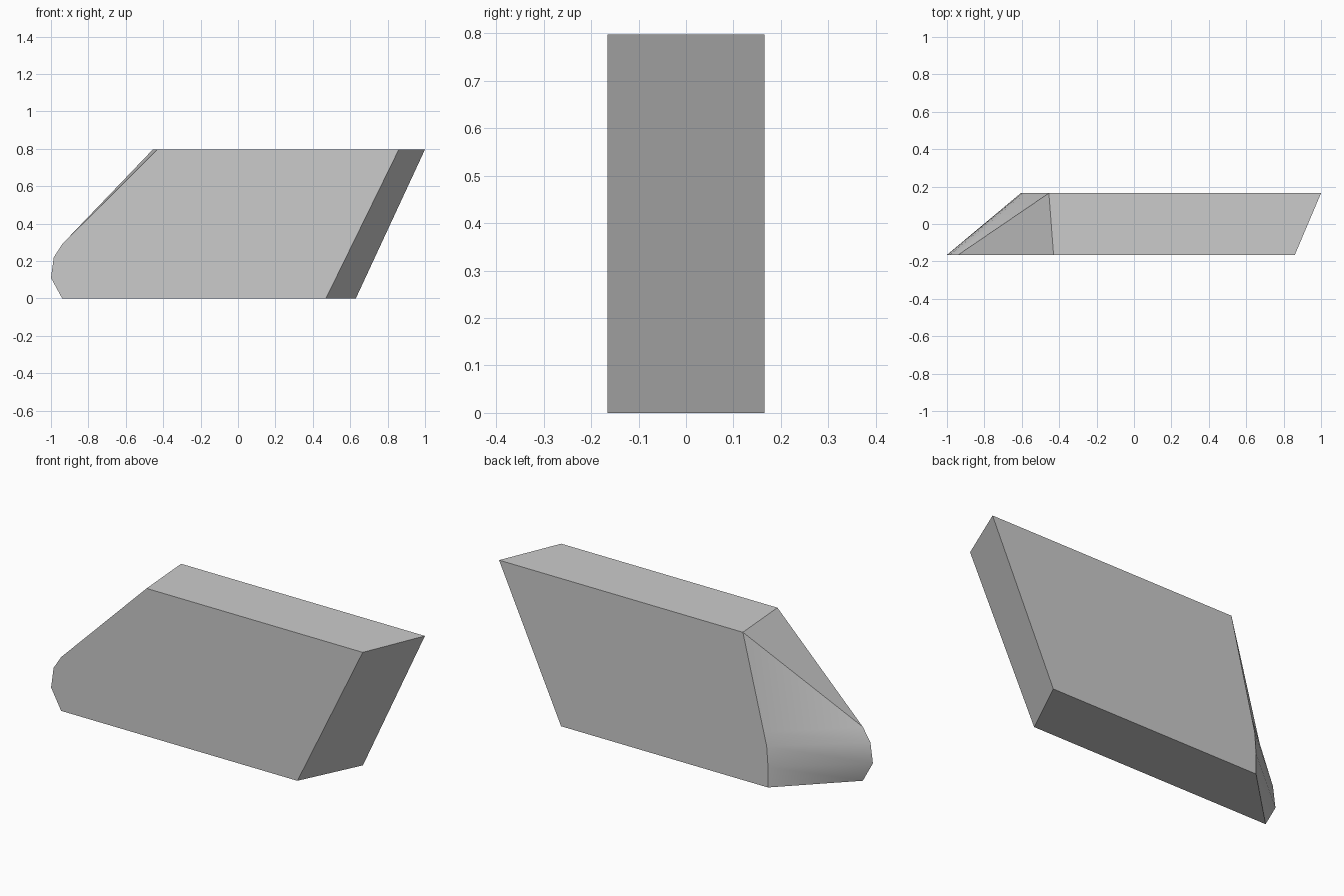
import bpy, bmesh, math

cube = bpy.data.objects.get("Cube")
if cube:
    bpy.data.objects.remove(cube, do_unlink=True)

HALF, TOP = 0.165, 0.797

# Matching outlines (x, z) of the front and back walls
front = [(0.47, 0), (0.86, TOP), (-0.43, TOP), (-0.94, 0.29),
         (-0.985, 0.22), (-1, 0.11), (-0.94, 0)]
back = [(0.63, 0), (1, TOP), (-0.455, TOP), (-0.58, 0.29),
        (-0.597, 0.22), (-0.605, 0.11), (-0.605, 0)]

bm = bmesh.new()
f = [bm.verts.new((x, -HALF, z)) for x, z in front]
b = [bm.verts.new((x, HALF, z)) for x, z in back]
bm.faces.new(f)
bm.faces.new(b[::-1])

# Skin between the walls; the tapered nose is split along its crease
n = len(f)
for i in range(n):
    j = (i + 1) % n
    if 2 <= i <= 5:
        bm.faces.new((f[i], b[i], f[j]))
        bm.faces.new((b[i], b[j], f[j]))
    else:
        bm.faces.new((f[i], b[i], b[j], f[j]))
bmesh.ops.recalc_face_normals(bm, faces=bm.faces)

mesh = bpy.data.meshes.new("slanted_block")
bm.to_mesh(mesh)
bm.free()
block = bpy.data.objects.new("slanted_block", mesh)
bpy.context.collection.objects.link(block)

# Plain grey finish
grey = bpy.data.materials.new("light_grey")
grey.use_nodes = True
colour = (0.6, 0.6, 0.6, 1)
grey.diffuse_color = colour
grey.node_tree.nodes["Principled BSDF"].inputs["Base Color"].default_value = colour
mesh.materials.append(grey)

# Soft nose, crisp outer edges
bpy.ops.object.select_all(action="DESELECT")
block.select_set(True)
bpy.context.view_layer.objects.active = block
bpy.ops.object.shade_smooth_by_angle(angle=math.radians(35))
